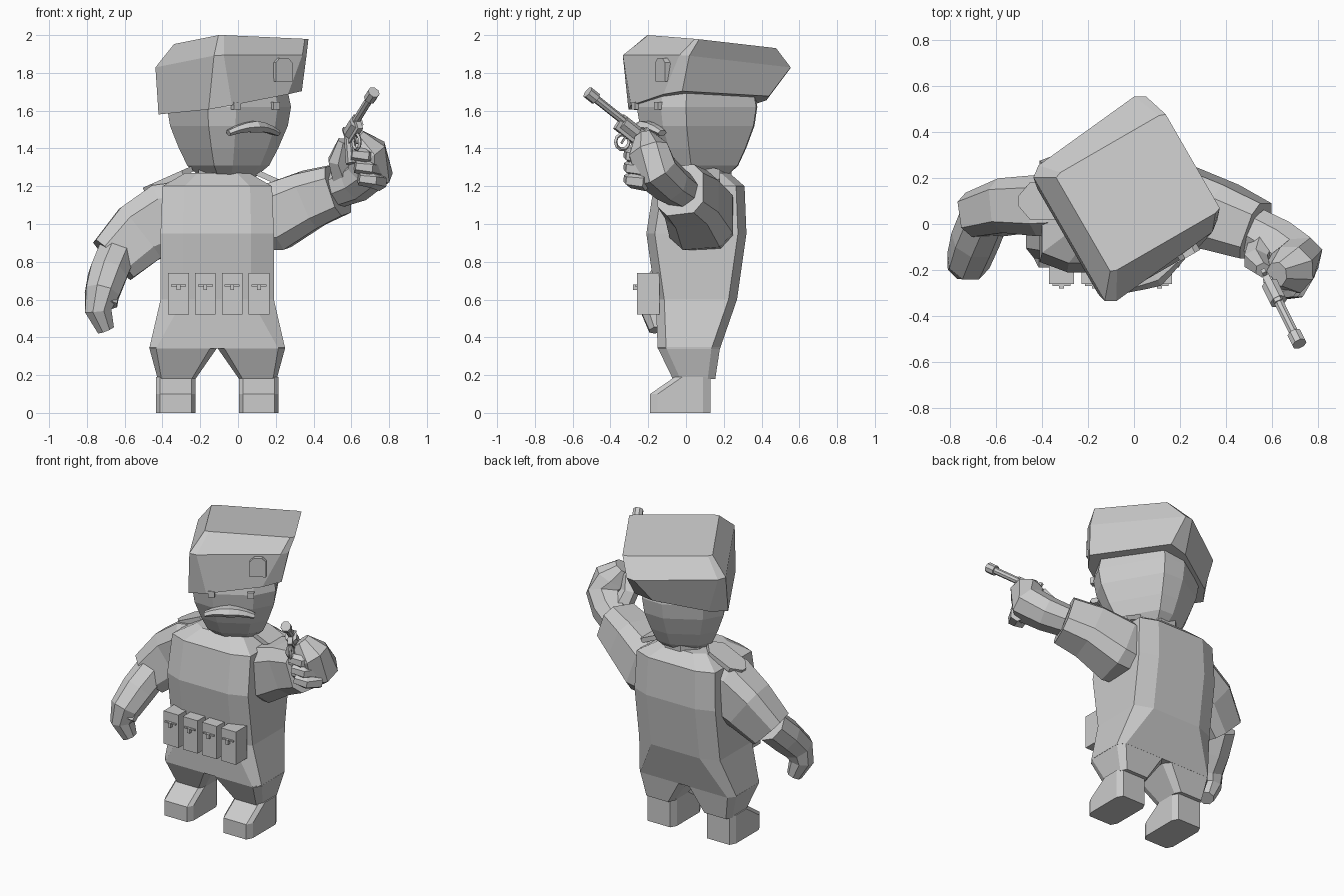
import bpy, bmesh, math
from mathutils import Vector, Matrix

if "Cube" in bpy.data.objects:
    bpy.data.objects.remove(bpy.data.objects["Cube"])

grey = bpy.data.materials.new("plain_grey")
grey.use_nodes = True
grey.diffuse_color = (0.6, 0.6, 0.6, 1)
grey.node_tree.nodes["Principled BSDF"].inputs["Base Color"].default_value = grey.diffuse_color
NO_MOVE = Matrix()


def finish(name, bm, matrix):
    bmesh.ops.recalc_face_normals(bm, faces=bm.faces)
    mesh = bpy.data.meshes.new(name)
    bm.to_mesh(mesh)
    bm.free()
    mesh.materials.append(grey)
    part = bpy.data.objects.new(name, mesh)
    part.matrix_world = matrix
    bpy.context.collection.objects.link(part)


def loft(name, rings, matrix=NO_MOVE):
    """Skin a closed body over rings that have equal point counts."""
    bm = bmesh.new()
    rows = [[bm.verts.new(point) for point in ring] for ring in rings]
    for low, high in zip(rows, rows[1:]):
        for i in range(len(low)):
            bm.faces.new((low[i - 1], low[i], high[i], high[i - 1]))
    bm.faces.new(rows[0])
    bm.faces.new(rows[-1])
    finish(name, bm, matrix)


def octagon(width, front, back, z, x=0, cut=0.6, chamfer=0.06, tilt=(0, 0), skew=0):
    """Level or tilted rectangle with chamfered corners; width is the half width."""
    half = [(width * cut, front), (width, front + chamfer),
            (width, back - chamfer), (width * cut, back)]
    outline = half + [(-u, v) for u, v in reversed(half)]
    return [(x + u, v + skew * u, z + tilt[0] * u + tilt[1] * v) for u, v in outline]


def tube(name, path, radii, depth=1.0, ref=(0, 1, 0), sides=8, boxy=1.0, matrix=NO_MOVE):
    """Faceted limb along a path; depth scales the ref direction, low boxy squares it."""
    points = [Vector(p) for p in path]
    corner = 1 / math.cos(math.pi / sides)
    rings = []
    for i, (point, radius) in enumerate(zip(points, radii)):
        along = (points[min(i + 1, len(points) - 1)] - points[max(i - 1, 0)]).normalized()
        across = Vector(ref)
        across = (across - along * across.dot(along)).normalized()
        upward = along.cross(across)
        ring = []
        for k in range(sides):
            angle = (k + 0.5) * math.tau / sides
            c, s = (math.copysign(abs(w * corner) ** boxy, w)
                    for w in (math.cos(angle), math.sin(angle)))
            ring.append(point + radius * (upward * c + across * depth * s))
        rings.append(ring)
    loft(name, rings, matrix)


def box(name, centre, size, matrix=NO_MOVE):
    bm = bmesh.new()
    bmesh.ops.create_cube(bm, size=1)
    bmesh.ops.scale(bm, vec=size, verts=bm.verts)
    bmesh.ops.translate(bm, vec=centre, verts=bm.verts)
    finish(name, bm, matrix)


BODY = Matrix.Translation((-0.11, 0, 0))

# Torso and hips, from the hips up to the collar
loft("torso", [octagon(width, front, back, z, cut=cut, chamfer=0.045)
               for width, front, back, z, cut in (
    (0.36, -0.15, 0.18, 0.34, 0.9), (0.3, -0.16, 0.27, 0.6, 0.6), (0.3, -0.21, 0.32, 0.95, 0.6),
    (0.29, -0.17, 0.31, 1.2, 0.6), (0.17, -0.08, 0.23, 1.27, 0.6))], BODY)

# Trouser legs and boots, mirrored about the body centre
for side, sign in (("right", -1), ("left", 1)):
    loft(side + "_trouser_leg", [
        octagon(0.18, -0.15, 0.18, 0.345, x=sign * 0.18, cut=0.8, chamfer=0.045),
        octagon(0.1, -0.07, 0.155, 0.18, x=sign * 0.215, cut=0.8, chamfer=0.04)], BODY)
    loft(side + "_boot", [
        octagon(0.105, toe, 0.13, z, x=sign * 0.22, cut=0.8, chamfer=0.04)
        for toe, z in ((-0.19, 0), (-0.19, 0.1), (-0.06, 0.19))], BODY)

# Belt pouches with clasps
for i in range(4):
    place = Matrix.Translation((-0.315 + i * 0.142, -0.2, 0.63))
    box(f"pouch_{i + 1}", (0, 0, 0), (0.11, 0.12, 0.22), place)
    box(f"clasp_bar_{i + 1}", (0, -0.06, 0.045), (0.08, 0.02, 0.01), place)
    box(f"clasp_tab_{i + 1}", (0, -0.06, 0.035), (0.02, 0.04, 0.03), place)

# Lowered right arm
tube("right_sleeve", [(-0.26, 0.08, 1.06), (-0.38, 0.08, 1.03), (-0.52, 0.08, 0.95), (-0.66, 0.04, 0.81)],
     (0.17, 0.19, 0.17, 0.14), depth=0.7, boxy=0.6)
tube("right_glove", [(-0.65, 0.03, 0.83), (-0.69, -0.07, 0.73), (-0.72, -0.16, 0.63),
                     (-0.74, -0.17, 0.54), (-0.7, -0.15, 0.44)], (0.1, 0.1, 0.09, 0.07, 0.045))
tube("right_thumb", [(-0.67, -0.1, 0.69), (-0.67, -0.19, 0.57)], (0.05, 0.03), sides=6)

# Raised left arm, with fingers closed round the grip
tube("left_sleeve", [(0.08, 0.1, 1.02), (0.2, 0.08, 1.04), (0.38, 0.03, 1.13), (0.53, -0.03, 1.18)],
     (0.16, 0.18, 0.155, 0.135), depth=0.95, boxy=0.6)
tube("left_glove", [(0.52, -0.03, 1.18), (0.62, -0.09, 1.22), (0.7, -0.16, 1.28),
                    (0.68, -0.2, 1.38), (0.62, -0.22, 1.46)],
     (0.09, 0.1, 0.11, 0.1, 0.05), depth=1.1, ref=(1, 1, 0))
tube("left_thumb", [(0.56, -0.1, 1.24), (0.53, -0.16, 1.34), (0.56, -0.2, 1.44)],
     (0.06, 0.05, 0.03), sides=6)
for i in range(3):
    place = Matrix.Translation((0.75 - i * 0.02, -0.21, 1.22 + i * 0.065))
    tube(f"left_finger_{i + 1}", [(0, 0, 0), (-0.04, -0.08, 0.01), (-0.11, -0.09, 0.02)],
         (0.04, 0.035, 0.03), ref=(0, 0, 1), sides=6, matrix=place)

# Shoulder straps
for side, spot, length, slope in (("right", (-0.37, 0.1, 1.235), 0.14, -24),
                                  ("left", (0.15, 0.1, 1.25), 0.1, 24)):
    place = Matrix.Translation(spot) @ Matrix.Rotation(math.radians(slope), 4, "Y")
    loft(side + "_shoulder_strap", [octagon(length, -0.08, 0.08, z) for z in (-0.015, 0.015)], place)

# Head, turned toward the model's left
TURN = Matrix.Rotation(math.radians(30), 4, "Z")
HEAD = Matrix.Translation((-0.06, 0.08, 0)) @ TURN
CAP = Matrix.Translation((-0.02, 0.12, 0)) @ TURN
tube("neck", [(-0.07, 0.1, 1.2), (-0.07, 0.1, 1.32)], (0.14, 0.14))
loft("head", [octagon(0.255 * k, -0.32 * k, 0.27 * k, z, cut=0.5, chamfer=0.08 * k)
              for z, k in ((1.25, 0.45), (1.31, 0.66), (1.4, 0.8), (1.52, 0.95), (1.62, 1), (1.78, 0.9))],
     HEAD)
for side, x in (("right", -0.13), ("left", 0.11)):
    box(side + "_eye", (x, -0.32, 1.625), (0.04, 0.04, 0.04), HEAD)

# Drooping moustache
steps = [i * 0.05 for i in range(-3, 4)]
tube("moustache", [(x - 0.02, abs(x) * 0.15 - 0.335, 1.515 - 1.5 * x * x) for x in steps],
     [0.03 - abs(x) * 0.1 for x in steps], depth=1.6, sides=6, matrix=HEAD)

# Soft cap, drooping to one side, with a badge
loft("cap", [
    octagon(0.285, -0.35, 0.28, 1.64, x=-0.045, chamfer=0.05, tilt=(0.17, -0.05)),
    octagon(0.3, -0.34, 0.34, 1.86, x=-0.02, cut=0.85, chamfer=0.03, tilt=(0, -0.1), skew=0.1),
    octagon(0.275, -0.25, 0.24, 1.965, x=0.04, cut=0.9, chamfer=0.01, tilt=(-0.04, -0.1))], CAP)
badge = [(sign * width, height) for sign in (1, -1) for width, height in
         ((0.05, -0.06), (0.05, 0.04), (0.025, 0.065))[::sign]]
loft("cap_badge", [[(0.1 + u, y, 1.815 + v) for u, v in badge] for y in (-0.355, -0.26)], CAP)

# Revolver: its own x axis runs to the muzzle and its z axis is up
forward = Vector((0.36, -0.73, 0.58)).normalized()
upright = (Vector((0, 0, 1)) - forward * forward.z).normalized()
axes = Matrix((forward, upright.cross(forward), upright)).transposed().to_4x4()
GUN = Matrix.Translation((0.61, -0.3, 1.51)) @ axes
tube("gun_barrel", [(0, 0, 0.01), (0.25, 0, 0.01)], (0.02, 0.02), matrix=GUN)
tube("gun_muzzle", [(0.25, 0, 0.01), (0.31, 0, 0.01)], (0.03, 0.03), matrix=GUN)
tube("gun_cylinder", [(-0.05, 0, 0), (0.05, 0, 0)], (0.036, 0.036), matrix=GUN)
box("gun_frame", (-0.01, 0, -0.01), (0.16, 0.03, 0.09), GUN)
tube("gun_grip", [(-0.07, 0, 0), (-0.13, 0, -0.14)], (0.03, 0.035), depth=0.7, matrix=GUN)
box("gun_hammer", (-0.09, 0, 0.035), (0.02, 0.02, 0.05), GUN)
box("gun_trigger", (-0.01, 0, -0.07), (0.01, 0.01, 0.05), GUN)
bpy.ops.mesh.primitive_torus_add(major_segments=10, minor_segments=4,
                                 major_radius=0.04, minor_radius=0.01)
guard = bpy.context.object
guard.name = "gun_trigger_guard"
guard.data.materials.append(grey)
guard.matrix_world = (GUN @ Matrix.Translation((-0.01, 0, -0.085))
                      @ Matrix.Rotation(math.radians(90), 4, "X"))
